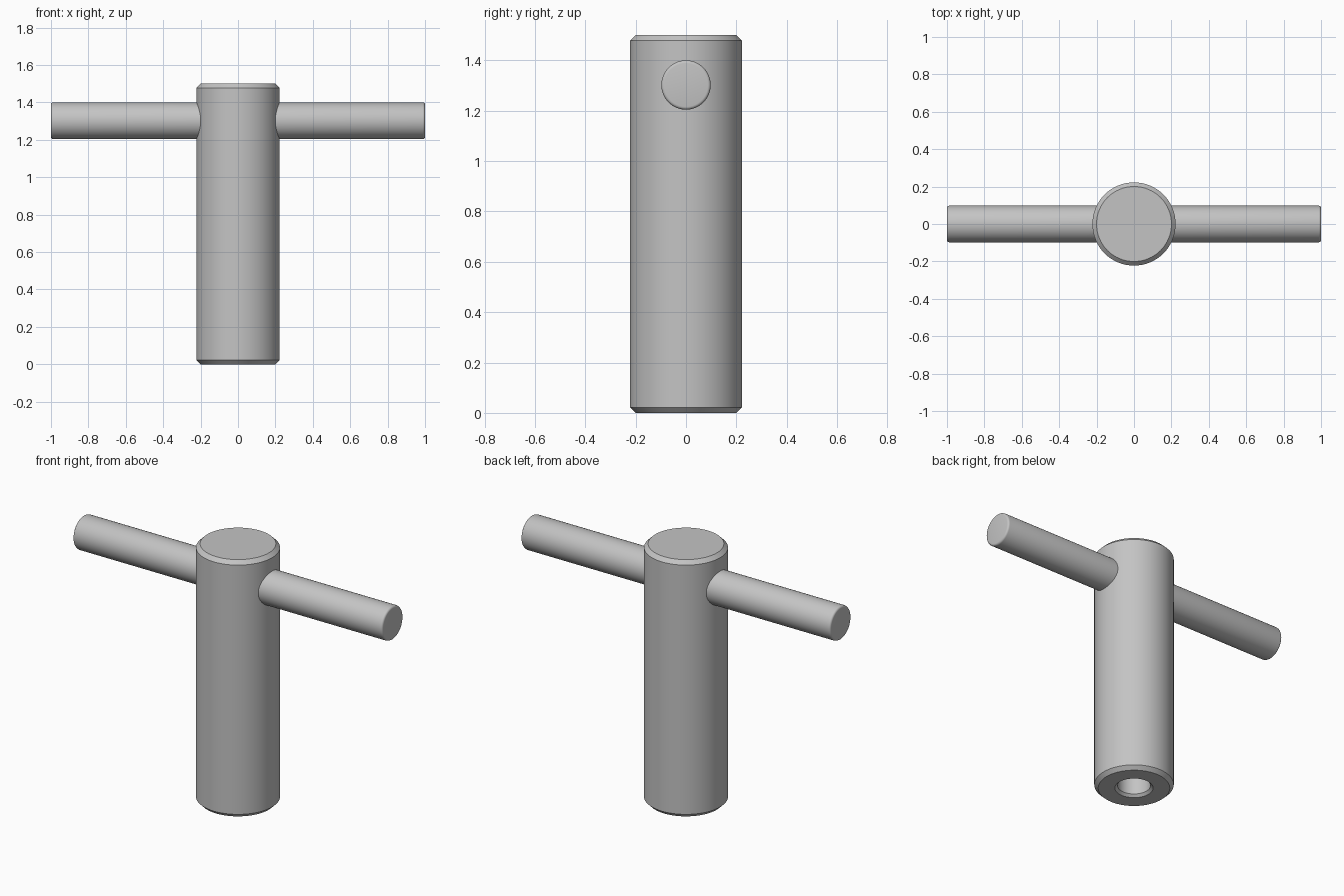
import bpy, bmesh, math
from mathutils import Matrix

cube = bpy.data.objects.get("Cube")
if cube:
    bpy.data.objects.remove(cube, do_unlink=True)

steel = bpy.data.materials.new("grey_steel")
GREY = (0.55, 0.55, 0.55, 1)
steel.use_nodes = True
steel.diffuse_color = GREY
steel.node_tree.nodes["Principled BSDF"].inputs["Base Color"].default_value = GREY


def lathe(name, profile, matrix=Matrix(), steps=64):
    """Spin a (radius, height) profile, starting and ending on the axis, round z."""
    bm = bmesh.new()
    verts = [bm.verts.new((r, 0, z)) for r, z in profile]
    edges = [bm.edges.new(pair) for pair in zip(verts, verts[1:])]
    bmesh.ops.spin(bm, geom=verts + edges, cent=(0, 0, 0), axis=(0, 0, 1),
                   angle=math.tau, steps=steps, use_merge=True)
    bmesh.ops.remove_doubles(bm, verts=bm.verts, dist=1e-4)
    bmesh.ops.recalc_face_normals(bm, faces=bm.faces)
    bm.transform(matrix)
    mesh = bpy.data.meshes.new(name)
    bm.to_mesh(mesh)
    bm.free()
    mesh.materials.append(steel)
    obj = bpy.data.objects.new(name, mesh)
    bpy.context.collection.objects.link(obj)
    bpy.ops.object.select_all(action='DESELECT')
    obj.select_set(True)
    bpy.context.view_layer.objects.active = obj
    bpy.ops.object.shade_smooth_by_angle(angle=math.radians(25))
    return obj


# Upright shaft: chamfered ends and a blind bore with a countersunk mouth
R, H, C = 0.2225, 1.5, 0.022
BORE, DEPTH = 0.092, 0.5
lathe("shaft", [(0, DEPTH), (BORE, DEPTH), (BORE, 0.015), (BORE + 0.015, 0),
                (R - C, 0), (R, C), (R, H - C), (R - C, H), (0, H)])

# Cross bar: rod through the shaft with small rounded ends
BAR, FILLET = 0.098, 0.012
corner = [(BAR - FILLET + FILLET * math.cos(a), 1 - FILLET + FILLET * math.sin(a))
          for a in (math.pi / 2 * i / 4 for i in range(5))]
end = corner[::-1]
bar_profile = [(0, 1)] + end + [(r, -z) for r, z in end[::-1]] + [(0, -1)]
lathe("cross_bar", bar_profile,
      Matrix.Translation((0, 0, 1.302)) @ Matrix.Rotation(math.pi / 2, 4, 'Y'))
